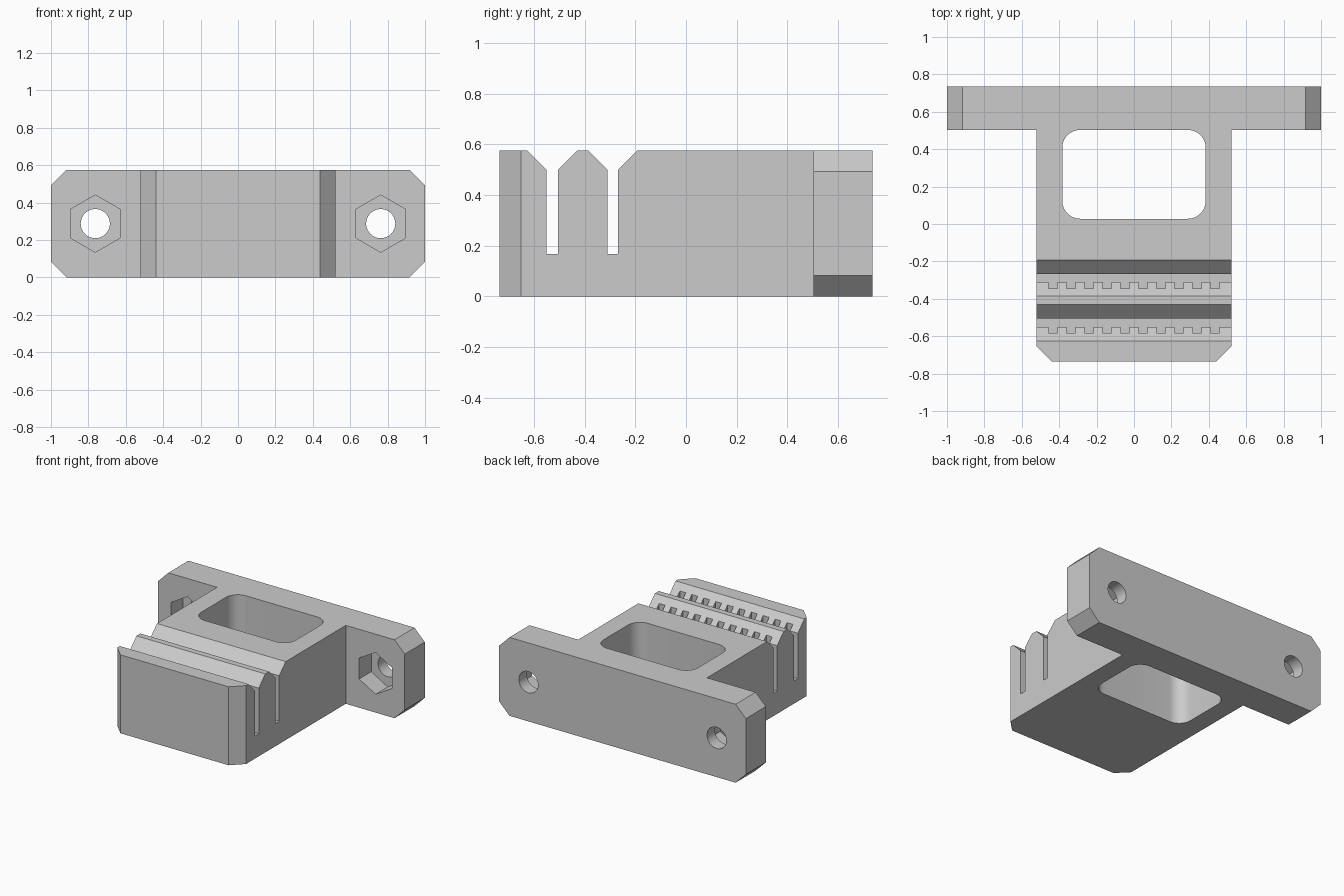
import bpy, bmesh
from math import sin, cos, pi, radians
from mathutils import Vector

cube = bpy.data.objects.get("Cube")
if cube:
    bpy.data.objects.remove(cube, do_unlink=True)

HEIGHT, DEPTH, HALF_BODY, BACK = 0.575, 0.735, 0.522, 0.503
CHAMFER, SLOT_FLOOR = 0.083, 0.167

grey = bpy.data.materials.new("plain grey")
grey.use_nodes = True
colour = (0.6, 0.6, 0.6, 1)
grey.diffuse_color = colour
grey.node_tree.nodes["Principled BSDF"].inputs["Base Color"].default_value = colour


def prism(name, outline, axis, start, end):
    """Extrude a 2D outline along x (y,z), y (x,z) or z (x,y)."""
    place = {"x": lambda a, b: (start, a, b),
             "y": lambda a, b: (a, start, b),
             "z": lambda a, b: (a, b, start)}[axis]
    bm = bmesh.new()
    face = bm.faces.new([bm.verts.new(place(a, b)) for a, b in outline])
    grown = bmesh.ops.extrude_face_region(bm, geom=[face])["geom"]
    shift = Vector([end - start if axis == k else 0 for k in "xyz"])
    bmesh.ops.translate(bm, vec=shift, verts=[v for v in grown if isinstance(v, bmesh.types.BMVert)])
    bmesh.ops.recalc_face_normals(bm, faces=bm.faces)
    mesh = bpy.data.meshes.new(name)
    bm.to_mesh(mesh)
    bm.free()
    ob = bpy.data.objects.new(name, mesh)
    bpy.context.collection.objects.link(ob)
    return ob


def ring(cx, cy, radius, sides, turn=0.0):
    return [(cx + radius * cos(turn + 2 * pi * i / sides),
             cy + radius * sin(turn + 2 * pi * i / sides)) for i in range(sides)]


def rounded_rect(x, y0, y1, r, steps=10):
    corners = [(x - r, y1 - r), (r - x, y1 - r), (r - x, y0 + r), (x - r, y0 + r)]
    return [(cx + r * cos((q + i / steps) * pi / 2), cy + r * sin((q + i / steps) * pi / 2))
            for q, (cx, cy) in enumerate(corners) for i in range(steps + 1)]


# T-shaped block: flange at the back, body with chamfered front corners
right_half = [(HALF_BODY - CHAMFER, -DEPTH), (HALF_BODY, CHAMFER - DEPTH),
              (HALF_BODY, BACK), (1, BACK), (1, DEPTH)]
plan = right_half + [(-x, y) for x, y in reversed(right_half)]
bracket = prism("belt_clamp_bracket", plan, "z", 0, HEIGHT)
bracket.data.materials.append(grey)
cutters = []

# Window through the body
cutters.append(prism("window_cutter", rounded_rect(0.383, 0.028, BACK, 0.095), "z", -0.1, 0.7))

# Belt slots with flared mouths, and tooth grooves in their front walls
for front, rear in ((-0.55, -0.505), (-0.31, -0.268)):
    over = 0.025
    flare = HEIGHT - 0.5 + over
    slot = [(front, SLOT_FLOOR), (rear, SLOT_FLOOR), (rear, 0.5),
            (rear + flare, HEIGHT + over), (front - flare, HEIGHT + over), (front, 0.5)]
    cutters.append(prism("slot_cutter", slot, "x", -0.7, 0.7))
    for i in range(10):
        x = (i - 4.5) * 0.0965
        groove = [(x - 0.024, front - 0.034), (x + 0.024, front - 0.034),
                  (x + 0.024, front + 0.02), (x - 0.024, front + 0.02)]
        cutters.append(prism("tooth_cutter", groove, "z", SLOT_FLOOR, 0.7))

for side in (-1, 1):
    # Nut pocket and bolt hole in each flange ear
    cutters.append(prism("nut_cutter", ring(side * 0.763, HEIGHT / 2, 0.153, 6, pi / 2),
                         "y", 0.4, BACK + 0.14))
    cutters.append(prism("bolt_cutter", ring(side * 0.763, HEIGHT / 2, 0.078, 40), "y", 0.45, 0.9))
    # Chamfered flange corners, top and bottom
    for level, up in ((0, 1), (HEIGHT, -1)):
        e = 0.05
        corner = [(side * (1 - CHAMFER - e), level - up * e), (side * (1 + e), level - up * e),
                  (side * (1 + e), level + up * (CHAMFER + e))]
        cutters.append(prism("corner_cutter", corner, "y", 0.4, 0.9))

# Apply every cut, then drop the cutters
for cutter in cutters:
    cutter.hide_render = True
    mod = bracket.modifiers.new("cut", "BOOLEAN")
    mod.operation, mod.solver, mod.object = "DIFFERENCE", "EXACT", cutter
bpy.context.view_layer.update()
shape = bpy.data.meshes.new_from_object(bracket.evaluated_get(bpy.context.evaluated_depsgraph_get()))
bracket.modifiers.clear()
bracket.data = shape
for cutter in cutters:
    bpy.data.objects.remove(cutter, do_unlink=True)
shape.materials.clear()
shape.materials.append(grey)
for poly in shape.polygons:
    poly.material_index = 0

bpy.ops.object.select_all(action="DESELECT")
bracket.select_set(True)
bpy.context.view_layer.objects.active = bracket
bpy.ops.object.shade_smooth_by_angle(angle=radians(30))
